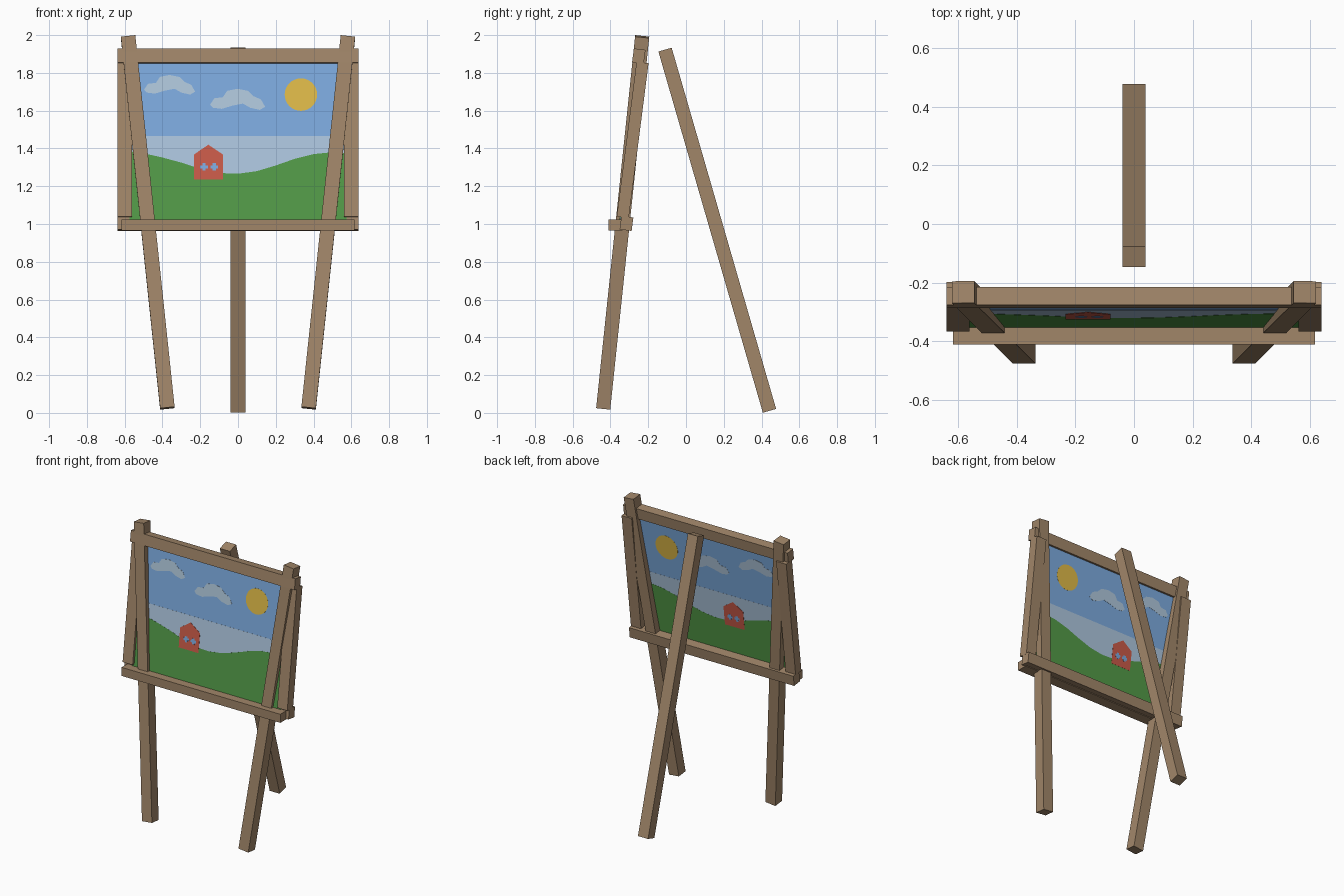
import bpy, bmesh, math
from mathutils import Vector, Matrix

if "Cube" in bpy.data.objects:
    bpy.data.objects.remove(bpy.data.objects["Cube"])


def material(name, rgb):
    """Flat colour given as 0-255 sRGB, stored linear."""
    lin = [((c / 255 + 0.055) / 1.055) ** 2.4 for c in rgb] + [1]
    m = bpy.data.materials.new(name)
    m.use_nodes = True
    m.diffuse_color = lin
    bsdf = next(n for n in m.node_tree.nodes if n.type == 'BSDF_PRINCIPLED')
    bsdf.inputs["Base Color"].default_value = lin
    bsdf.inputs["Roughness"].default_value = 0.9
    return m


wood = material("brown wood", (161, 134, 105))
sky = material("sky blue", (124, 170, 222))
haze = material("pale haze", (172, 197, 221))
cloud_mat = material("cloud grey", (174, 198, 218))
grass = material("grass green", (82, 153, 71))
red = material("barn red", (200, 90, 72))
yellow = material("sun yellow", (222, 185, 72))


def finish(name, bm, mat):
    bmesh.ops.recalc_face_normals(bm, faces=bm.faces)
    mesh = bpy.data.meshes.new(name)
    bm.to_mesh(mesh)
    bm.free()
    mesh.materials.append(mat)
    obj = bpy.data.objects.new(name, mesh)
    bpy.context.collection.objects.link(obj)
    return obj


def block(name, centre, size, rot=Matrix()):
    bm = bmesh.new()
    bmesh.ops.create_cube(bm, size=1, matrix=Matrix.Diagonal((*size, 1)))
    obj = finish(name, bm, wood)
    obj.matrix_world = Matrix.Translation(centre) @ rot
    return obj


def beam(name, start, end, width, depth):
    """Square-cut timber running from start to end."""
    a, b = Vector(start), Vector(end)
    up = (b - a).normalized()
    side = (Vector((1, 0, 0)) - up * up.x).normalized()
    rot = Matrix((side, up.cross(side), up)).transposed().to_4x4()
    return block(name, (a + b) / 2, (width, depth, (b - a).length), rot)


# Legs
for side, s in (("left", 1), ("right", -1)):
    beam(f"{side}_front_leg", (s * 0.374, -0.438, 0.025),
         (s * 0.582, -0.232, 1.992), 0.077, 0.075)
    beam(f"{side}_frame_stile", (s * 0.6, -0.335, 1.035),
         (s * 0.6, -0.23, 1.855), 0.078, 0.064)
beam("back_leg", (0, 0.442, 0.011), (0, -0.111, 1.923), 0.078, 0.073)

# Frame rails and tray
SLOPE = 0.13
lean = Matrix.Rotation(-math.atan(SLOPE), 4, 'X')
block("frame_top_rail", (0, -0.25, 1.888), (1.276, 0.062, 0.076), lean)
block("frame_bottom_rail", (0, -0.315, 1.003), (1.276, 0.064, 0.072), lean)
block("tray", (0, -0.374, 0.995), (1.232, 0.074, 0.06))


def paint(name, outline, half, mat):
    """Thin leaning plate with an (x, z) outline, visible from both sides."""
    bm = bmesh.new()
    rings = []
    for offset in (-half, half):
        rings.append([bm.verts.new((x, -0.317 + SLOPE * (z - 1.27) + offset, z))
                      for x, z in outline])
    front, back = rings
    bm.faces.new(front)
    bm.faces.new(back[::-1])
    n = len(outline)
    for i in range(n):
        j = (i + 1) % n
        bm.faces.new((front[i], back[i], back[j], front[j]))
    bmesh.ops.triangulate(bm, faces=[f for f in bm.faces if len(f.verts) > 4])
    return finish(name, bm, mat)


def rect(x0, x1, z0, z1):
    return [(x0, z0), (x1, z0), (x1, z1), (x0, z1)]


# Canvas and landscape
W = 0.575
paint("canvas_sky", rect(-W, W, 1.02, 1.87), 0.0015, sky)
paint("haze_band", rect(-W, W, 1.1, 1.465), 0.0022, haze)
ridge = [(W, 1.375), (0.48, 1.378), (0.4, 1.37), (0.3, 1.345), (0.2, 1.31),
         (0.1, 1.28), (0, 1.266), (-0.1, 1.27), (-0.2, 1.292), (-0.3, 1.325),
         (-0.4, 1.352), (-0.48, 1.37), (-W, 1.385)]
paint("hill", [(-W, 1.02), (W, 1.02)] + ridge, 0.003, grass)

# Sun
paint("sun", [(0.333 + 0.086 * math.cos(a), 1.685 + 0.086 * math.sin(a))
              for a in (math.tau * i / 32 for i in range(32))], 0.0024, yellow)

# Clouds
puff = [(-26, -5), (-22, 1), (-14, 2), (-10, 8), (0, 10), (10, 8), (15, 3),
        (22, 0), (26, -7), (21, -10), (12, -8), (5, -4), (-5, -6), (-15, -9),
        (-23, -8)]
for name, cx, cz, k in (("left_cloud", -0.362, 1.737, 0.0052),
                        ("middle_cloud", -0.002, 1.66, 0.0056)):
    paint(name, [(cx + k * x, cz + k * z) for x, z in puff], 0.0024, cloud_mat)

# House with cross-shaped windows
paint("house", [(-0.233, 1.235), (-0.08, 1.235), (-0.08, 1.368),
                (-0.157, 1.42), (-0.233, 1.368)], 0.0038, red)
for i, cx in enumerate((-0.18, -0.125)):
    for part, w, h, t in (("wide", 0.02, 0.009, 0.0044),
                          ("tall", 0.009, 0.02, 0.0047)):
        paint(f"window_{i + 1}_{part}",
              rect(cx - w, cx + w, 1.302 - h, 1.302 + h), t, sky)
